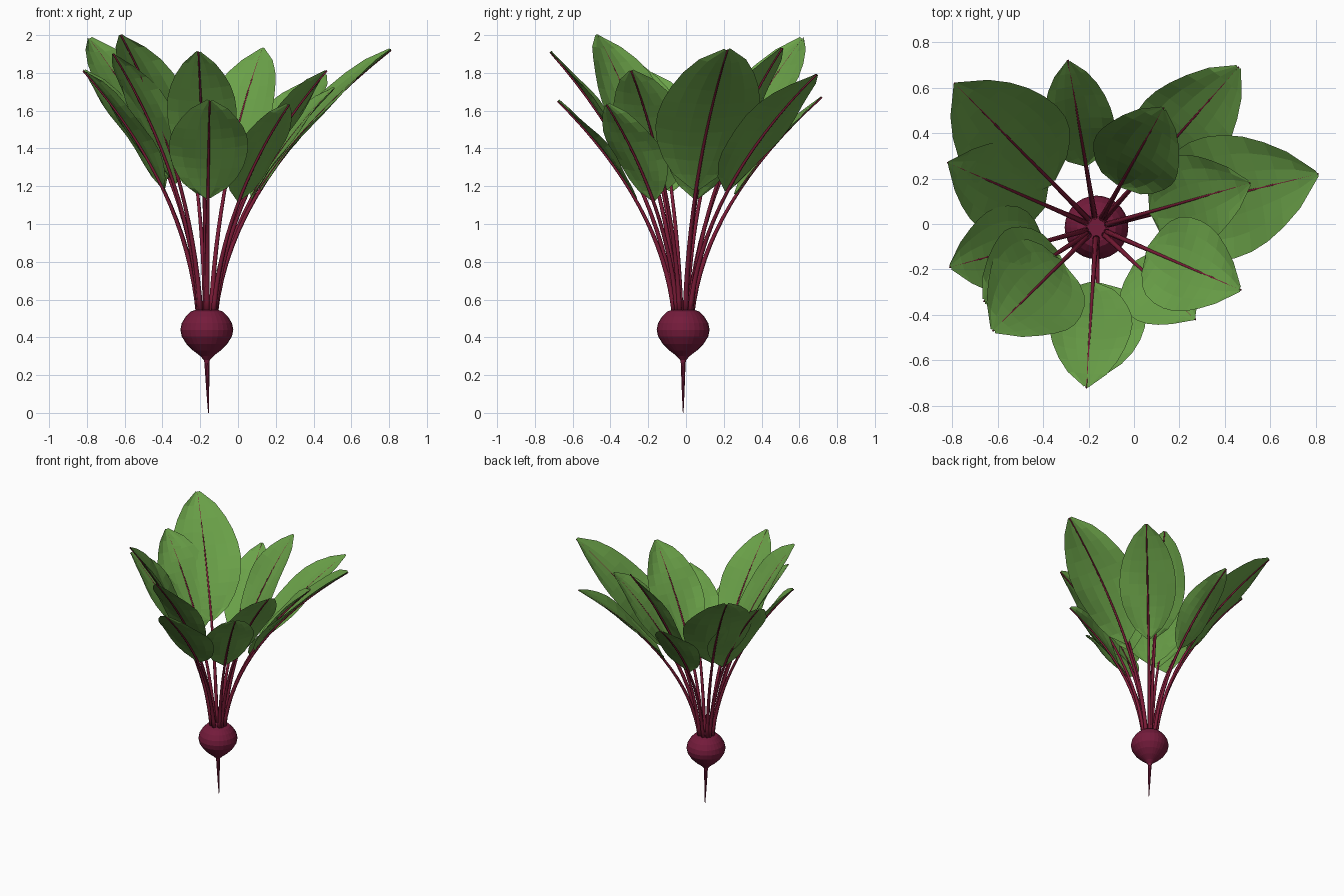
import bpy, bmesh, math
from mathutils import Vector

if "Cube" in bpy.data.objects:
    bpy.data.objects.remove(bpy.data.objects["Cube"])

CX, CY = -0.165, -0.015   # axis of the root


def material(name, col):
    m = bpy.data.materials.new(name)
    m.diffuse_color = (*col, 1)
    m.use_nodes = True
    m.node_tree.nodes["Principled BSDF"].inputs["Base Color"].default_value = m.diffuse_color
    return m


GREEN = material("leaf green", (0.146, 0.36, 0.066))
STEM = material("stem crimson", (0.2, 0.011, 0.038))
BEET = material("beet purple", (0.175, 0.011, 0.044))


def finish(name, bm, mat, smooth=False):
    me = bpy.data.meshes.new(name)
    bm.to_mesh(me)
    bm.free()
    me.materials.append(mat)
    for p in me.polygons:
        p.use_smooth = smooth
    ob = bpy.data.objects.new(name, me)
    bpy.context.collection.objects.link(ob)
    return ob


def skin_rings(bm, rings):
    """Join equal closed rings of points with quads and cap the ends."""
    vs = [[bm.verts.new(p) for p in ring] for ring in rings]
    n = len(vs[0])
    for a, b in zip(vs, vs[1:]):
        for i in range(n):
            bm.faces.new((a[i], a[(i + 1) % n], b[(i + 1) % n], b[i]))
    bm.faces.new(vs[0])
    bm.faces.new(vs[-1])
    bmesh.ops.recalc_face_normals(bm, faces=bm.faces)


def lathe(name, profile, mat, sides, lean=0.0):
    bm = bmesh.new()
    z0 = profile[0][1]
    rings = []
    for r, z in profile:
        rings.append([(CX + lean * (z0 - z) + r * math.cos(k * math.tau / sides),
                       CY + r * math.sin(k * math.tau / sides), z) for k in range(sides)])
    skin_rings(bm, rings)
    return finish(name, bm, mat)


# Round root and its thin tap root
lathe("beet_bulb", [(0.06, 0.545), (0.085, 0.537), (0.112, 0.51), (0.133, 0.475),
                    (0.14, 0.44), (0.133, 0.405), (0.108, 0.365), (0.073, 0.33),
                    (0.036, 0.302), (0.016, 0.28), (0.012, 0.26)], BEET, 28)
lathe("tap_root", [(0.014, 0.28), (0.011, 0.2), (0.007, 0.1), (0.002, 0.0)], BEET, 10, 0.03)


def leaf(i, tip, width, start):
    dx, dy = tip[0] - CX, tip[1] - CY
    R = math.hypot(dx, dy)
    out = Vector((dx / R, dy / R, 0))
    side = Vector((-out.y, out.x, 0))
    up = Vector((0, 0, 1))
    base = Vector((CX, CY, 0))
    # Bezier in the (radius, height) plane
    p0, p2 = Vector((0.046, 0.52)), Vector((R, tip[2]))
    p1 = Vector((0.08 + 0.05 * R, 0.5 + 0.53 * (tip[2] - 0.5)))

    def frame(t):
        p = p0 * (1 - t) ** 2 + p1 * (2 * t * (1 - t)) + p2 * t * t
        d = ((p1 - p0) * (1 - t) + (p2 - p1) * t).normalized()
        return base + out * p.x + up * p.y, up * d.x - out * d.y

    # Stalk running on as the midrib
    bm = bmesh.new()
    rings = []
    for k in range(17):
        t = k / 16
        p, n = frame(t)
        r = 0.014 - 0.010 * t
        rings.append([p + (side * math.cos(a) + n * math.sin(a)) * r
                      for a in (j * math.tau / 8 for j in range(8))])
    skin_rings(bm, rings)
    finish(f"stalk_{i}", bm, STEM, True)

    # Slightly cupped, rippled oval blade
    bm = bmesh.new()
    rows, cols = 10, 6
    grid = []
    for k in range(rows + 1):
        s = k / rows
        p, n = frame(start + (1 - start) * s)
        h = width / 2 * max(0.012, math.sin(math.pi * s ** 0.97)) ** 0.64
        row = []
        for j in range(cols + 1):
            u = j / cols * 2 - 1
            lift = 0.004 + 0.15 * h * u * u + 0.008 * abs(u) * math.sin(11 * s + 3 * u + i)
            row.append(bm.verts.new(p + side * (h * u) + n * lift))
        grid.append(row)
    for a, b in zip(grid, grid[1:]):
        for j in range(cols):
            bm.faces.new((a[j], a[j + 1], b[j + 1], b[j]))
    finish(f"leaf_{i}", bm, GREEN)


# Leaves: tip position, blade width, start of blade along the stalk
LEAVES = [
    ((0.81, 0.22, 1.92), 0.55, 0.46), ((0.51, 0.18, 1.72), 0.41, 0.50),
    ((0.46, 0.69, 1.79), 0.42, 0.50), ((0.13, 0.51, 1.93), 0.40, 0.50),
    ((-0.29, 0.72, 1.67), 0.31, 0.54), ((-0.79, 0.62, 1.98), 0.50, 0.48),
    ((-0.82, 0.27, 1.81), 0.43, 0.50), ((-0.81, -0.19, 1.80), 0.40, 0.50),
    ((-0.62, -0.47, 2.00), 0.47, 0.48), ((-0.66, -0.34, 1.90), 0.42, 0.49),
    ((-0.21, -0.72, 1.91), 0.37, 0.51), ((-0.15, -0.68, 1.65), 0.42, 0.53),
    ((0.27, -0.42, 1.63), 0.37, 0.53), ((0.47, -0.29, 1.81), 0.42, 0.50),
]
for i, (tip, w, s) in enumerate(LEAVES, 1):
    leaf(i, tip, w, s)
